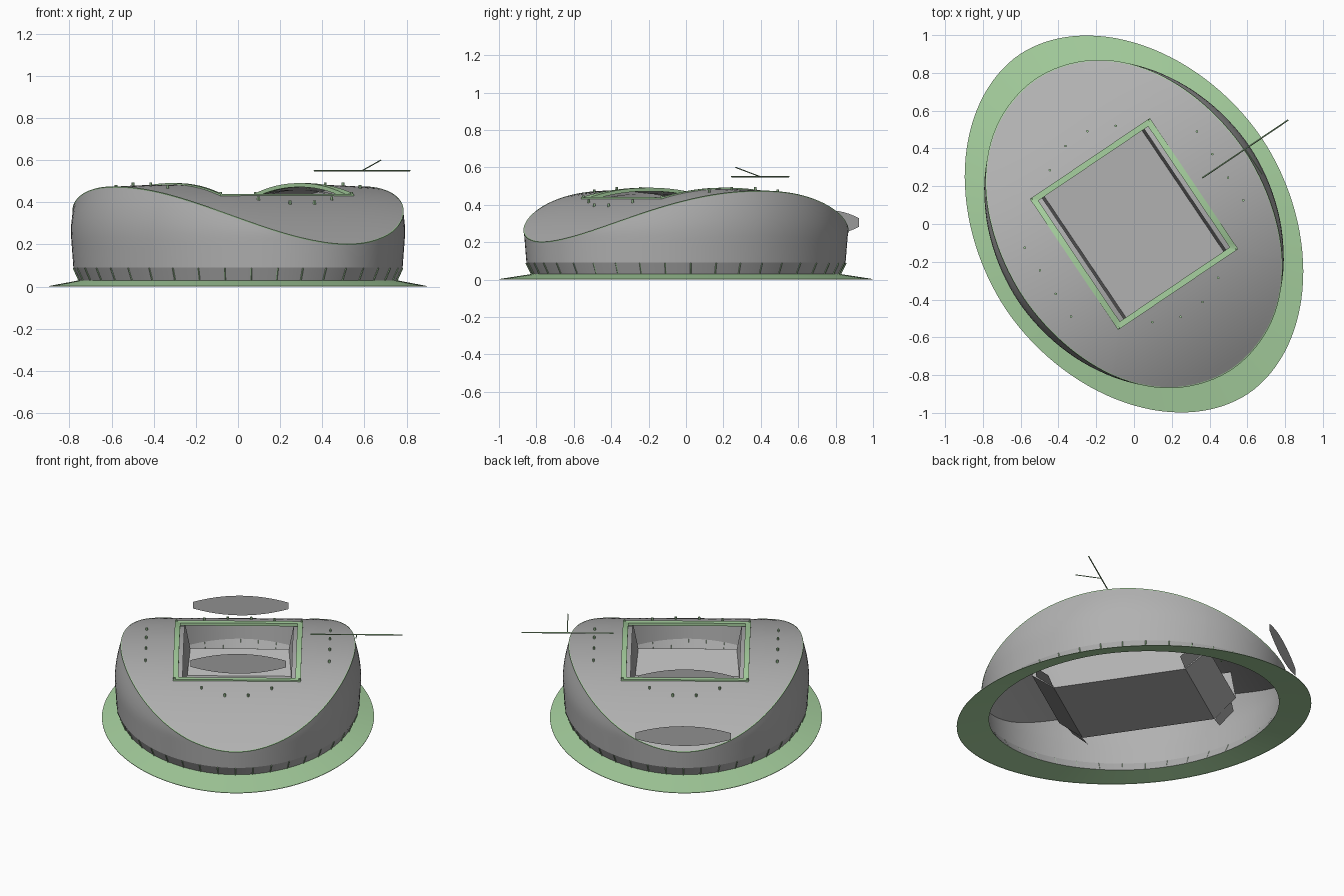
import bpy, bmesh
from math import sin, cos, atan2, radians, pi
from mathutils import Matrix, Vector

cube = bpy.data.objects.get("Cube")
if cube:
    bpy.data.objects.remove(cube, do_unlink=True)

TURN = Matrix.Rotation(radians(-56), 4, 'Z')   # long axis of the building
A, B = 0.93, 0.738                             # body half axes
HU, HV = 0.41, 0.375                           # roof opening half sizes
POWER = 2 / 1.93                               # slightly pointed oval


def material(name, color):
    m = bpy.data.materials.new(name)
    m.use_nodes = True
    m.diffuse_color = (*color, 1)
    m.node_tree.nodes["Principled BSDF"].inputs["Base Color"].default_value = (*color, 1)
    return m


GREY = material("grey cladding", (0.44, 0.44, 0.44))
GREEN = material("pale green", (0.39, 0.64, 0.35))


def oval(a, b, t):
    c, s = cos(t), sin(t)
    return (a * abs(c) ** POWER * (1 if c > 0 else -1),
            b * abs(s) ** POWER * (1 if s > 0 else -1))


corner = atan2((HV / B) ** (1 / POWER), (HU / A) ** (1 / POWER))
PHI = sorted([2 * pi * i / 120 for i in range(120)]
             + [corner, pi - corner, pi + corner, 2 * pi - corner])


def finish(name, bm, mat):
    bmesh.ops.recalc_face_normals(bm, faces=bm.faces)
    me = bpy.data.meshes.new(name)
    bm.to_mesh(me)
    bm.free()
    me.transform(TURN)
    me.materials.append(mat)
    ob = bpy.data.objects.new(name, me)
    bpy.context.collection.objects.link(ob)
    bpy.ops.object.select_all(action='DESELECT')
    bpy.context.view_layer.objects.active = ob
    ob.select_set(True)
    bpy.ops.object.shade_smooth_by_angle(angle=radians(35))


def loft(name, rings, mat, closed=False, cap=False):
    """Join closed loops of points with quads."""
    bm = bmesh.new()
    loops = [[bm.verts.new(p) for p in r] for r in rings]
    pairs = list(zip(loops, loops[1:]))
    if closed:
        pairs.append((loops[-1], loops[0]))
    for p, q in pairs:
        for i in range(len(p)):
            j = (i + 1) % len(p)
            bm.faces.new((p[i], p[j], q[j], q[i]))
    if cap:
        bm.faces.new(loops[-1])
    finish(name, bm, mat)


def add_rod(bm, p, q, r, sides=4):
    p, q = Vector(p), Vector(q)
    d = q - p
    rot = d.to_track_quat('Z', 'Y').to_matrix().to_4x4()
    bmesh.ops.create_cone(bm, cap_ends=True, segments=sides, radius1=r, radius2=r,
                          depth=d.length, matrix=Matrix.Translation((p + q) / 2) @ rot)


def roof_z(u, v):
    return 0.485 - 0.335 * abs(u) ** 2.1 - 0.05 * v ** 4


def lean(z):
    """Outward swell of the wall at a height."""
    if z < 0.25:
        return 0.985 + 0.015 * (z - 0.09) / 0.16
    return 1 - 0.05 * ((z - 0.25) / 0.22) ** 2


def ring_at(a, b, z):
    return [(*oval(a, b, t), z) for t in PHI]


def opening(t):
    u, v = oval(A, B, t)
    k = min(HU / max(abs(u), 1e-6), HV / max(abs(v), 1e-6))
    return u * k, v * k


def edge(t):
    u, v = oval(A, B, t)
    s = lean(roof_z(u, v))
    return u * s, v * s, roof_z(u * s, v * s)


# sloping ground apron
loft("ground_apron", [ring_at(1.083, 0.815, 0), ring_at(1.083, 0.815, 0.003),
                      ring_at(A * 0.95, B * 0.95, 0.03)], GREEN)

# recessed base and outer wall
loft("base_skirt", [ring_at(A * 0.95, B * 0.95, 0.03),
                    ring_at(A * 0.985, B * 0.985, 0.09)], GREY)
wall = []
for i in range(9):
    ring = []
    for t in PHI:
        z = 0.09 + (edge(t)[2] - 0.09) * i / 8
        s = lean(z)
        ring.append((*oval(A * s, B * s, t), z) if i < 8 else edge(t))
    wall.append(ring)
loft("outer_wall", wall, GREY)

# saddle roof with a rectangular opening
roof = []
for i in range(13):
    ring = []
    for t in PHI:
        (u0, v0), (u1, v1, _) = opening(t), edge(t)
        u, v = u0 + (u1 - u0) * i / 12, v0 + (v1 - v0) * i / 12
        ring.append((u, v, roof_z(u, v)))
    roof.append(ring)
loft("saddle_roof", roof, GREY)


# thin trim along the roof edge
def trim(k, dz):
    return [(u * k, v * k, z + dz) for u, v, z in map(edge, PHI)]


loft("roof_edge_trim", [trim(1.002, -0.004), trim(1.004, 0.001), trim(0.997, 0.003)], GREEN)


# raised frame around the opening
def frame(d, dz):
    pts = [opening(t) for t in PHI]
    return [(u * (1 + d / HU), v * (1 + d / HV), roof_z(u, v) + dz) for u, v in pts]


loft("opening_frame", [frame(0.008, -0.012), frame(0.008, 0.007),
                       frame(-0.024, 0.007), frame(-0.024, -0.012)], GREEN, closed=True)


# seating bowl below the opening, with raked ends
def rectangle(hu, hv_end, hv_side, zu, zv):
    ring = []
    for t in PHI:
        u, v = opening(t)
        on_end = abs(abs(u) - HU) < 1e-5
        ring.append((u * hu / HU, v * (hv_end if on_end else hv_side) / HV,
                     zu if on_end else zv))
    return ring


loft("seating_bowl", [rectangle(0.55, 0.295, 0.33, 0.195, 0.4),
                      rectangle(0.41, 0.312, 0.312, 0.08, 0.08)], GREY, cap=True)

# raked corner stands
bm = bmesh.new()
for su in (-1, 1):
    for sv in (-1, 1):
        pts = ((0.41, 0.32, 0.08), (0.52, 0.3, 0.18), (0.5, 0.42, 0.18), (0.41, 0.43, 0.1))
        bm.faces.new([bm.verts.new((su * u, sv * v, z)) for u, v, z in pts])
finish("corner_stands", bm, GREY)

# ledges between the bowl sides and the frame
bm = bmesh.new()
for side in (-1, 1):
    rows = []
    for i in range(13):
        u = HU * (i / 6 - 1)
        rows.append([bm.verts.new((u, side * v, roof_z(u, v) - 0.025)) for v in (0.326, 0.37)])
    for p, q in zip(rows, rows[1:]):
        bm.faces.new((p[0], q[0], q[1], p[1]))
finish("bowl_ledges", bm, GREY)

# slanted posts round the base, proud of the skirt
bm = bmesh.new()
for i in range(40):
    c, s = oval(A, B, 2 * pi * i / 40)
    add_rod(bm, (c * 0.954, s * 0.954, 0.03), (c * 0.987, s * 0.987, 0.088), 0.0035)
finish("base_posts", bm, GREEN)

# small roof lights beside the opening
bm = bmesh.new()
spots = [(s * u, q * v) for s in (-1, 1) for q in (-1, 1)
         for u, v in ((0.485, 0.21), (0.545, 0.07), (0.22, 0.55), (0.075, 0.55), (0.41, 0.375))]
for u, v in spots:
    z = roof_z(u, v)
    add_rod(bm, (u, v, z - 0.004), (u, v, z + 0.016), 0.007, 6)
finish("roof_lights", bm, GREEN)

# upright lens-shaped panels
for name, u, z in (("outer_panel", -0.925, 0.305), ("inner_panel", -0.11, 0.3)):
    bm = bmesh.new()
    outline = []
    for side in (1, -1):
        for i in range(13):
            v = side * 0.285 * (1 - i / 6)
            outline.append((u, v, z + side * (0.022 + 0.043 * (1 - (v / 0.285) ** 2))))
    bm.faces.new([bm.verts.new(p) for p in outline])
    finish(name, bm, GREY)

# thin mast with a side branch
bm = bmesh.new()
add_rod(bm, (0, 0.435, 0.55), (0, 0.985, 0.55), 0.004)
add_rod(bm, (0, 0.71, 0.55), (0.16, 0.71, 0.6), 0.003)
finish("mast", bm, GREEN)
